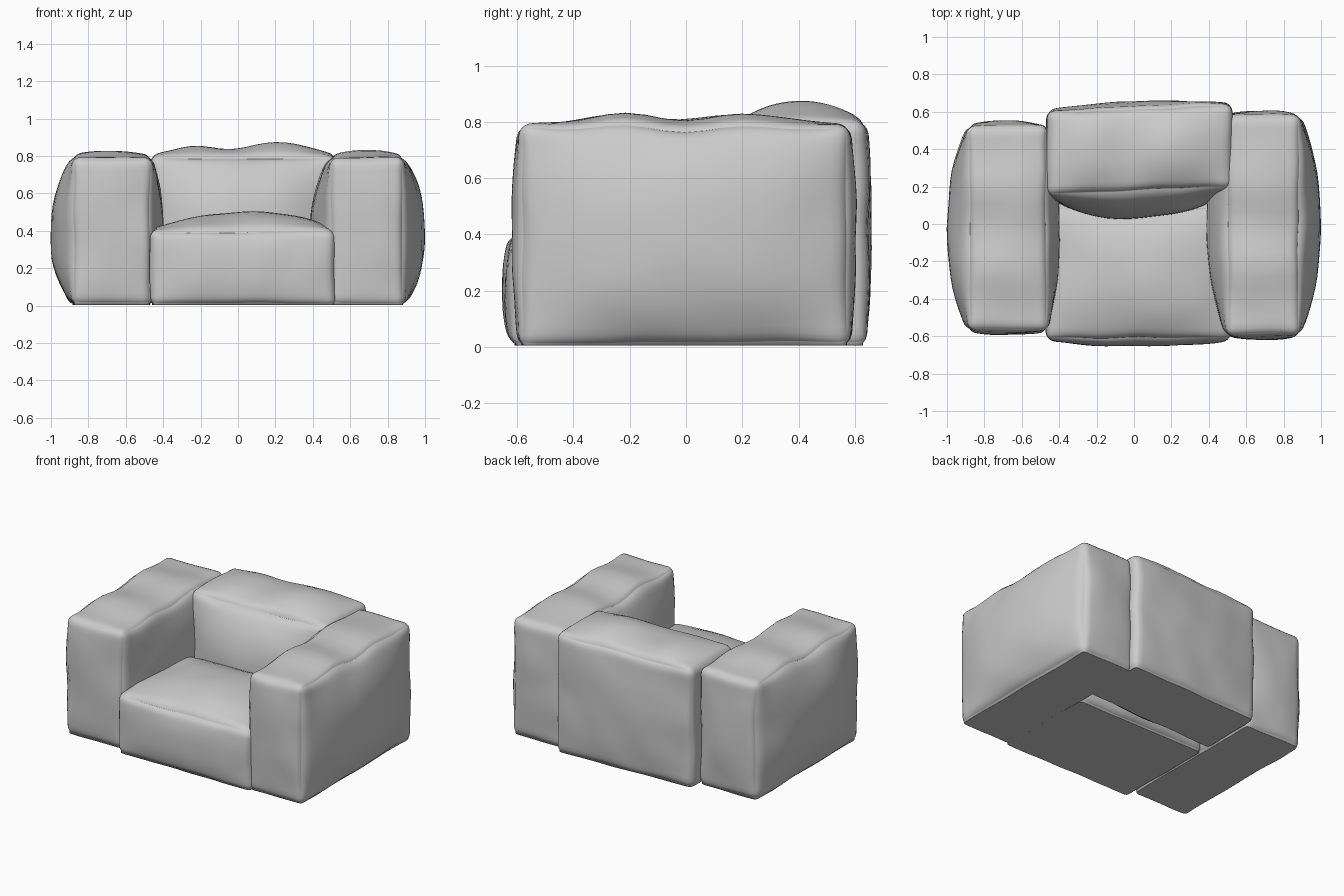
import bpy, bmesh, math
from mathutils import Vector, noise

if "Cube" in bpy.data.objects:
    bpy.data.objects.remove(bpy.data.objects["Cube"])


def cushion(name, lo, hi, bulge_lo, bulge_hi, top=None, skew=0.0, r=0.045, seed=0):
    """Rounded box whose faces puff out by the given amounts, with soft creases."""
    lo, hi = Vector(lo), Vector(hi)
    mid, half = (lo + hi) / 2, (hi - lo) / 2
    bm = bmesh.new()
    bmesh.ops.create_cube(bm, size=2)
    bmesh.ops.subdivide_edges(bm, edges=bm.edges[:], cuts=25, use_grid_fill=True)
    for v in bm.verts:
        # denser rows near the seams
        t = [math.sin(math.pi / 2 * max(-1, min(1, c))) for c in v.co]
        p = Vector([t[i] * half[i] for i in range(3)])
        # rounded edges
        core = Vector([max(-half[i] + r, min(half[i] - r, p[i])) for i in range(3)])
        d = p - core
        if d.length > 1e-6:
            p = core + d.normalized() * r
        # puffed faces
        for i in range(3):
            a, b = t[(i + 1) % 3], t[(i + 2) % 3]
            amt = bulge_hi[i] if t[i] > 0 else -bulge_lo[i]
            p[i] += amt * abs(t[i]) * (1 - abs(a) ** 2.4) * (1 - abs(b) ** 2.4)
        p += mid
        # uneven top
        if top:
            p.z += top(t[0], t[1]) * max(0, t[2]) ** 4
        p.y += skew * t[0]
        # fabric wrinkles
        n = noise.noise_vector(p * 4.5 + Vector((seed, 0, 0)))
        p += n * 0.009
        p.z = max(0.0, p.z) if t[2] > -0.999 else 0.004
        v.co = p
    bmesh.ops.recalc_face_normals(bm, faces=bm.faces[:])
    me = bpy.data.meshes.new(name)
    bm.to_mesh(me)
    bm.free()
    for f in me.polygons:
        f.use_smooth = True
    ob = bpy.data.objects.new(name, me)
    bpy.context.collection.objects.link(ob)
    return ob


def arm_top(u, v):
    return 0.014 * math.cos(v * 7.5 + math.pi) * (1 - v * v)


def back_top(u, v):
    humps = 0.035 * math.exp(-((u + 0.55) / 0.3) ** 2) + 0.055 * math.exp(-((u - 0.4) / 0.4) ** 2)
    return humps * (1 - v * v)


# Arms
cushion("left_arm", (-0.89, -0.57, 0), (-0.46, 0.525, 0.79),
        (0.11, 0.025, 0), (0.06, 0.025, 0.03), arm_top, seed=3)
cushion("right_arm", (0.49, -0.595, 0), (0.89, 0.58, 0.79),
        (0.10, 0.025, 0), (0.11, 0.025, 0.03), arm_top, seed=11)

# Seat
cushion("seat", (-0.47, -0.62, 0), (0.52, 0.10, 0.405),
        (0, 0.035, 0), (0, 0.05, 0.095), lambda u, v: 0.015 * u * (1 - u * u), seed=20)

# Backrest
cushion("backrest", (-0.465, 0.17, 0), (0.525, 0.625, 0.80),
        (0, 0.14, 0), (0, 0.03, 0.025), back_top, skew=0.02, seed=31)
